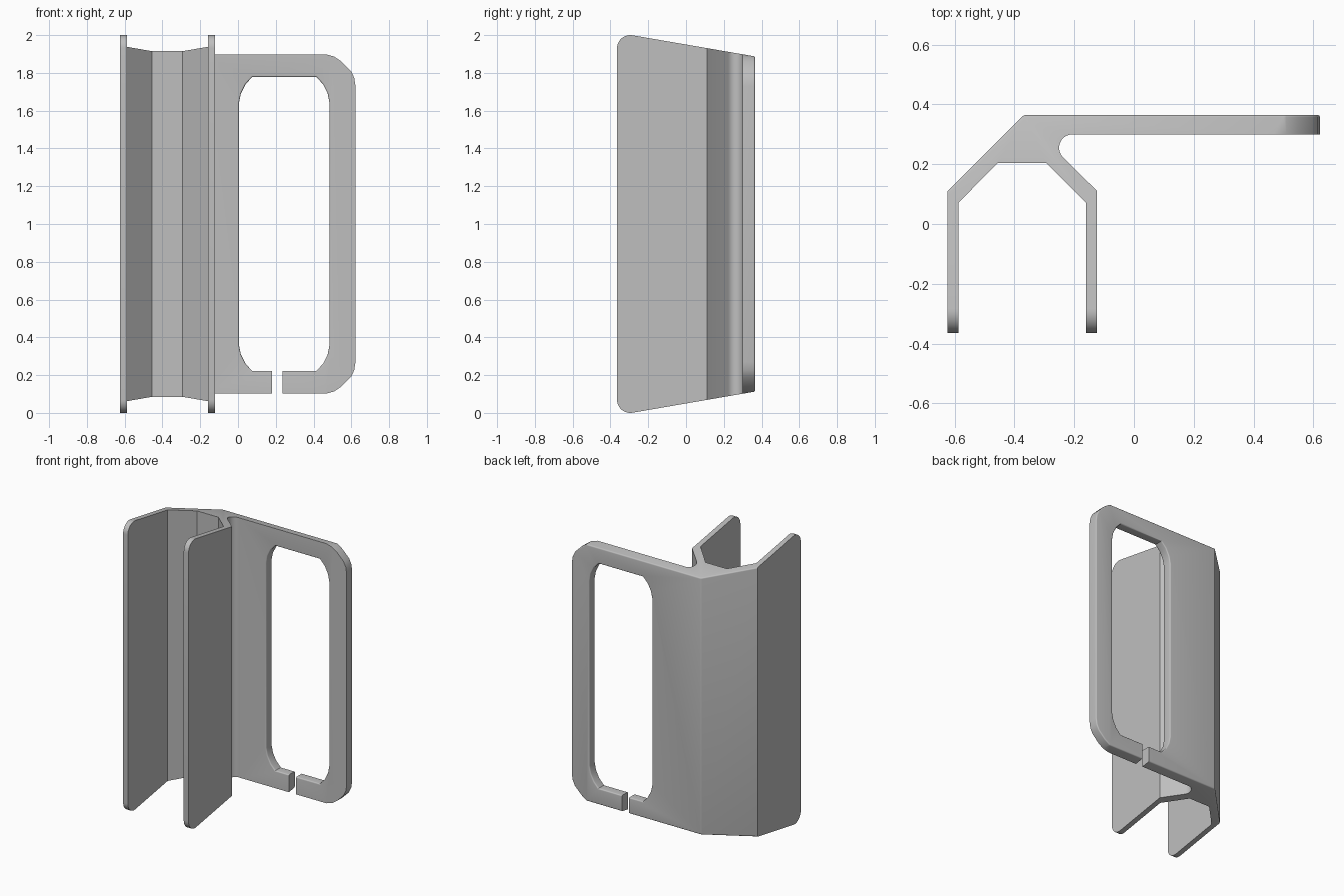
import bpy, bmesh, math
from mathutils import Vector

cube = bpy.data.objects.get("Cube")
if cube:
    bpy.data.objects.remove(cube, do_unlink=True)

grey = bpy.data.materials.new("light grey plastic")
grey.use_nodes = True
colour = (0.52, 0.52, 0.52, 1)
grey.diffuse_color = colour
grey.node_tree.nodes["Principled BSDF"].inputs["Base Color"].default_value = colour


def prism(name, points, place, low, high, helper=True):
    """Extrude a 2D outline; place(a, b, depth) maps it into space."""
    bm = bmesh.new()
    face = bm.faces.new([bm.verts.new(place(a, b, low)) for a, b in points])
    ext = bmesh.ops.extrude_face_region(bm, geom=[face])["geom"]
    shift = Vector(place(0, 0, high)) - Vector(place(0, 0, low))
    bmesh.ops.translate(bm, vec=shift, verts=[v for v in ext if isinstance(v, bmesh.types.BMVert)])
    bmesh.ops.recalc_face_normals(bm, faces=bm.faces)
    mesh = bpy.data.meshes.new(name)
    bm.to_mesh(mesh)
    bm.free()
    mesh.materials.append(grey)
    ob = bpy.data.objects.new(name, mesh)
    bpy.context.collection.objects.link(ob)
    ob.hide_render = helper
    return ob


def combine(ob, cutter, operation):
    """Apply a boolean and drop the helper."""
    mod = ob.modifiers.new("cut", "BOOLEAN")
    mod.object, mod.operation, mod.solver = cutter, operation, "EXACT"
    bpy.context.view_layer.update()
    mesh = bpy.data.meshes.new_from_object(ob.evaluated_get(bpy.context.evaluated_depsgraph_get()))
    ob.modifiers.clear()
    ob.data = mesh
    bpy.data.objects.remove(cutter, do_unlink=True)


def arc(cx, cy, r, start, end, n=10):
    angles = [math.radians(start + (end - start) * i / n) for i in range(n + 1)]
    return [(cx + r * math.cos(t), cy + r * math.sin(t)) for t in angles]


def along_z(a, b, d): return (a, b, d)
def along_x(a, b, d): return (d, a, b)
def along_y(a, b, d): return (a, d, b)


def flip_z(points):
    return [(a, 2 - b) for a, b in reversed(points)]


# Clip channel and flat loop plate, as one plan outline
plan = [(-.624, -.365), (-.624, .11), (-.369, .365), (.622, .365), (.622, .3)]
plan += arc(-.206, .255, .045, 90, 225)
plan += [(-.123, .11), (-.123, -.365), (-.16, -.365), (-.16, .071), (-.293, .204),
         (-.456, .204), (-.588, .071), (-.588, -.365)]
body = prism("clip_with_loop", plan, along_z, -.2, 2.2, helper=False)

# Sloping ends with rounded flap corners
upper = [(.5, 1.864)] + arc(-.295, 1.93, .07, 80, 180)
combine(body, prism("side_outline", upper + flip_z(upper), along_x, -1, 1), "INTERSECT")

# Rounded outer corners of the loop
corner = [(-1, 2.3), (.4, 2.3), (.46, 1.9), (.51, 1.886), (.548, 1.86), (.598, 1.81),
          (.615, 1.775), (.622, 1.73), (.7, 1.65)]
combine(body, prism("loop_outline", corner + flip_z(corner), along_y, -1, 1), "INTERSECT")

# Long window in the loop
quarter = [(.005, 1.64), (.015, 1.69), (.04, 1.74), (.075, 1.778)]
half = quarter + [(.49 - a, b) for a, b in reversed(quarter)]
combine(body, prism("window", half + flip_z(half), along_y, .28, .5), "DIFFERENCE")

# Round the back edges and both rims of the window
bm = bmesh.new()
bm.from_mesh(body.data)
bmesh.ops.remove_doubles(bm, verts=bm.verts, dist=.0002)
bm.normal_update()


def is_back(face):
    n = face.normal
    return face.calc_center_median().y > .15 and (n.y > .99 or (n.x < -.69 and n.y > .69))


def rounded(edge):
    if len(edge.link_faces) != 2 or edge.calc_face_angle() < .3:
        return False
    if any(is_back(f) for f in edge.link_faces):
        return not all(v.co.x < -.62 for v in edge.verts)
    return all(abs(v.co.y - .3) < .001 and -.01 < v.co.x < .5 and .2 < v.co.z < 1.8
               for v in edge.verts)


bmesh.ops.bevel(bm, geom=[e for e in bm.edges if rounded(e)], offset=.025, segments=5,
                profile=.5, affect="EDGES", clamp_overlap=True)
bm.to_mesh(body.data)
bm.free()

# Narrow gap in the lower bar
gap = [(.18, -.1), (.235, -.1), (.235, .6), (.18, .6)]
combine(body, prism("gap", gap, along_y, .2, .5), "DIFFERENCE")

bpy.ops.object.select_all(action="DESELECT")
bpy.context.view_layer.objects.active = body
body.select_set(True)
bpy.ops.object.shade_smooth_by_angle(angle=math.radians(32))
